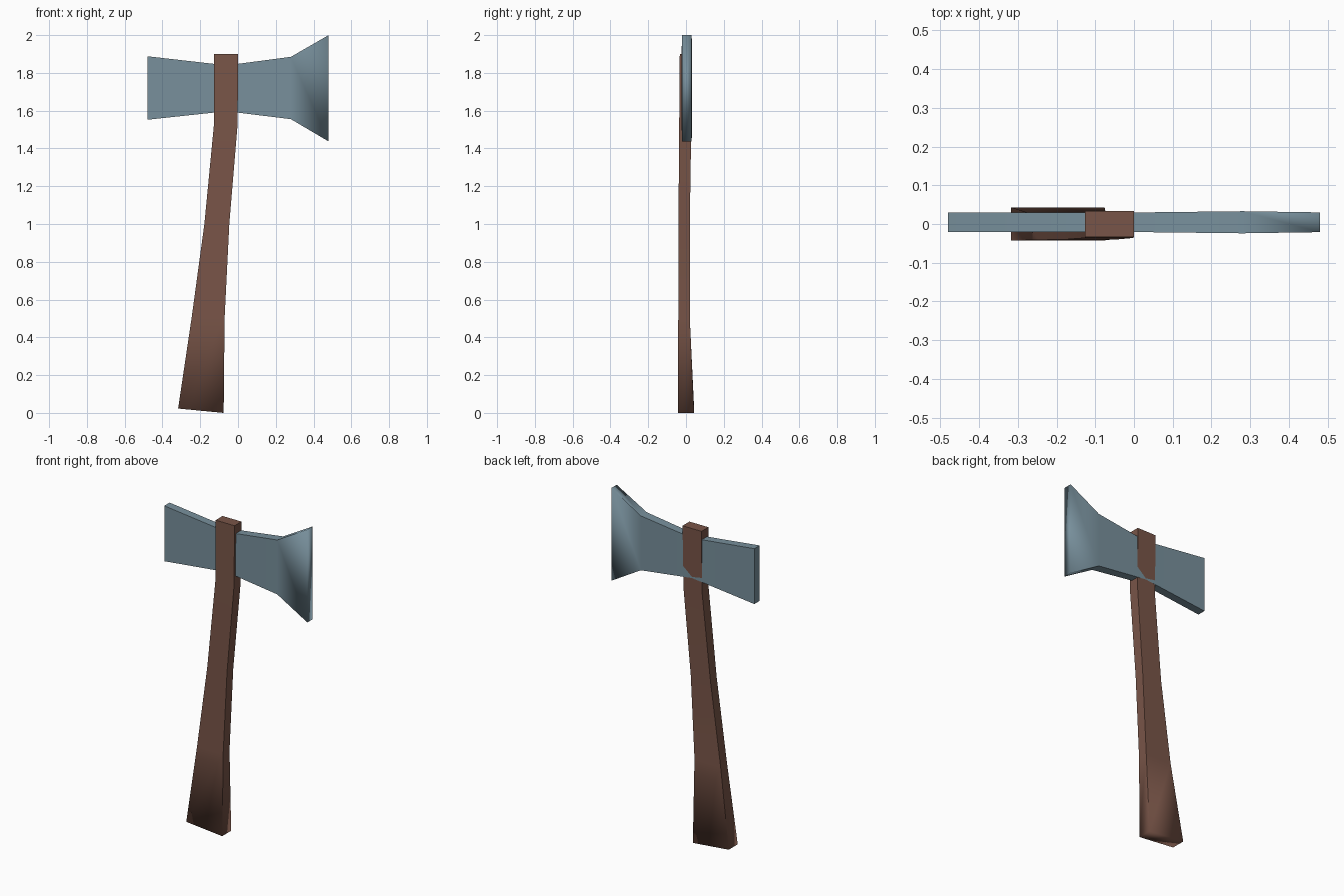
import bpy, bmesh

if "Cube" in bpy.data.objects:
    bpy.data.objects.remove(bpy.data.objects["Cube"])


def material(name, rgb):
    m = bpy.data.materials.new(name)
    m.diffuse_color = (*rgb, 1)
    m.use_nodes = True
    m.node_tree.nodes["Principled BSDF"].inputs["Base Color"].default_value = m.diffuse_color
    return m


def loft(name, rings, mat, soft_cap):
    """Skin a list of 4-corner rings; only lengthwise edges and hard caps stay sharp."""
    bm = bmesh.new()
    rows = [[bm.verts.new(p) for p in r] for r in rings]
    for a, b in zip(rows, rows[1:]):
        for i in range(4):
            j = (i + 1) % 4
            bm.faces.new((a[i], a[j], b[j], b[i]))
    bm.faces.new(rows[0])
    bm.faces.new(rows[-1])
    bmesh.ops.recalc_face_normals(bm, faces=bm.faces)
    for f in bm.faces:
        f.smooth = True
    for a, b in zip(rows, rows[1:]):
        for i in range(4):
            bm.edges.get((a[i], b[i])).smooth = False
    hard = rows[-1] if soft_cap == 0 else rows[0]
    for i in range(4):
        bm.edges.get((hard[i], hard[(i + 1) % 4])).smooth = False
    me = bpy.data.meshes.new(name)
    bm.to_mesh(me)
    bm.free()
    me.materials.append(mat)
    ob = bpy.data.objects.new(name, me)
    bpy.context.collection.objects.link(ob)
    return ob


wood = material("brown wood", (0.191, 0.091, 0.065))
steel = material("blue grey steel", (0.188, 0.279, 0.333))

# Handle: left x, left z, right x, right z, front y, back y
sections = [
    (-0.317, 0.023, -0.076, 0.0, -0.043, 0.043),
    (-0.246, 0.50, -0.071, 0.50, -0.041, 0.020),
    (-0.178, 1.00, -0.046, 1.00, -0.040, 0.020),
    (-0.127, 1.53, -0.002, 1.53, -0.036, 0.028),
    (-0.127, 1.90, 0.0, 1.90, -0.033, 0.033),
]
loft("handle",
     [[(xl, f, zl), (xr, f, zr), (xr, b, zr), (xl, b, zl)]
      for xl, zl, xr, zr, f, b in sections], wood, 0)

# Axe head: x, bottom z, top z, front y, back y
profile = [
    (-0.48, 1.552, 1.888, -0.021, 0.030),
    (-0.06, 1.597, 1.840, -0.020, 0.029),
    (0.28, 1.555, 1.885, -0.024, 0.033),
    (0.48, 1.437, 2.0, -0.021, 0.030),
]
loft("axe_head",
     [[(x, f, lo), (x, b, lo), (x, b, hi), (x, f, hi)]
      for x, lo, hi, f, b in profile], steel, 1)
